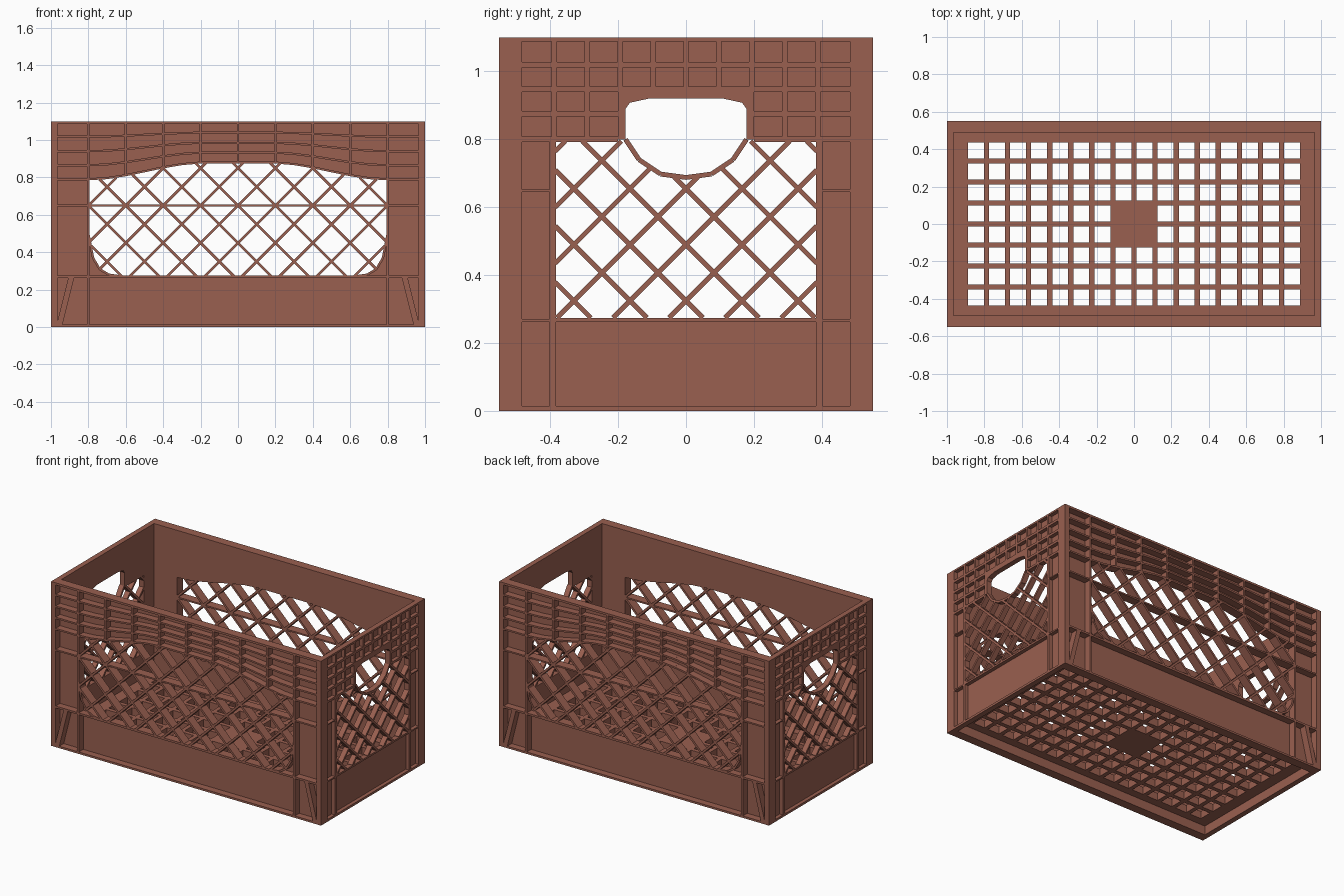
import bpy, bmesh, math
from mathutils import Vector

if "Cube" in bpy.data.objects:
    bpy.data.objects.remove(bpy.data.objects["Cube"])

plastic = bpy.data.materials.new("terracotta plastic")
plastic.diffuse_color = (0.32, 0.115, 0.08, 1)
plastic.use_nodes = True
plastic.node_tree.nodes["Principled BSDF"].inputs["Base Color"].default_value = plastic.diffuse_color


def finish(bm, name):
    bmesh.ops.recalc_face_normals(bm, faces=bm.faces)
    me = bpy.data.meshes.new(name)
    bm.to_mesh(me)
    bm.free()
    me.materials.append(plastic)
    ob = bpy.data.objects.new(name, me)
    bpy.context.collection.objects.link(ob)
    return ob


class Wall:
    """A wall drawn in (u, z) with depth d measured outward from the centre."""

    def __init__(self, place, skin, outer):
        self.bm, self.place = bmesh.new(), place
        self.inner, self.outer = skin[0], outer
        self.skin = skin

    def prism(self, pts, d0, d1):
        a = [self.bm.verts.new(self.place(u, z, d0)) for u, z in pts]
        b = [self.bm.verts.new(self.place(u, z, d1)) for u, z in pts]
        self.bm.faces.new(a)
        self.bm.faces.new(b[::-1])
        for i in range(len(a)):
            j = (i + 1) % len(a)
            self.bm.faces.new((a[i], b[i], b[j], a[j]))

    def panel(self, pts):
        self.prism(pts, *self.skin)

    def rect(self, u0, u1, z0, z1):
        self.prism([(u0, z0), (u1, z0), (u1, z1), (u0, z1)], self.inner, self.outer)

    def bar(self, p, q, w):
        p, q = Vector(p), Vector(q)
        t = (q - p).normalized()
        n = Vector((-t.y, t.x)) * w / 2
        self.prism([p - n, q - n, q + n, p + n], self.inner, self.outer)

    def chain(self, pts, w):
        for p, q in zip(pts, pts[1:]):
            self.bar(p, q, w)

    def lattice(self, centre, pitch, w, inside):
        # diagonal fins, clipped by stepping along each line
        for s in (1, -1):
            for k in range(-12, 13):
                start = None
                last = None
                for i in range(-300, 301):
                    t = i * 0.005
                    p = (centre[0] + k * pitch + t, centre[1] + s * t)
                    if inside(*p):
                        start = start or p
                        last = p
                    elif start:
                        if abs(last[0] - start[0]) > 0.01:
                            self.bar(start, last, w)
                        start = None


# ---- long walls -------------------------------------------------------
def arch(u):
    t = min(1, max(0, (0.8 - abs(u)) / 0.62))
    return 0.79 + 0.09 * t * t * (3 - 2 * t)


US = [-0.8 + 0.1 * i for i in range(17)]
TOP = [(u, arch(u)) for u in US]
CORNER = [(0.8, 0.5), (0.775, 0.37), (0.74, 0.31), (0.69, 0.28), (0.62, 0.27)]
LOW = [(-u, z) for u, z in CORNER] + CORNER[::-1]


def in_long(u, z):
    a = abs(u)
    if a > 0.8 or z < 0.27 or z > arch(u):
        return False
    for (u0, z0), (u1, z1) in zip(CORNER, CORNER[1:]):
        if z1 <= z <= z0:
            return a <= u1 + (u0 - u1) * (z - z1) / (z0 - z1)
    return True


def long_wall(name, side):
    w = Wall(lambda u, z, d: (u, side * d, z), (0.49, 0.503), 0.55)
    e = 0.98
    w.panel([(-e, 0), (e, 0), (e, 0.6), (0.8, 0.6)] + LOW[::-1] + [(-0.8, 0.6), (-e, 0.6)])
    w.panel([(-e, 1.1), (-e, 0.6), (-0.8, 0.6)] + TOP + [(0.8, 0.6), (e, 0.6), (e, 1.1)])
    # rims and straight ribs
    w.rect(-e, e, 0, 0.013)
    w.rect(-e, e, 1.086, 1.1)
    w.rect(-e, e, 0.262, 0.275)
    w.rect(-e, e, 0.645, 0.655)
    # curved ribs of the top band
    for f in (0, 0.25, 0.5, 0.76):
        w.chain([(u, arch(u) + (1.09 - arch(u)) * f) for u in [-e] + US + [e]], 0.011)
    for i in range(-4, 5):
        u = i * 0.2
        w.rect(u - 0.006, u + 0.006, arch(u) if abs(i) < 4 else 0, 1.095)
    # lower gussets and rounded window edge
    for s in (1, -1):
        w.bar((s * 0.89, 0.27), (s * 0.955, 0.01), 0.03)
    w.chain(LOW, 0.012)
    w.lattice((0, 0.65), 0.2, 0.014, in_long)
    finish(w.bm, name)


long_wall("front_wall", -1)
long_wall("back_wall", 1)

# ---- end walls with hand holes ----------------------------------------
HALF = [(0.11, 0.92), (0.165, 0.908), (0.178, 0.89), (0.178, 0.8)]
GRIP_TOP = [(-u, z) for u, z in HALF[::-1]] + HALF
BOT = [(0.178, 0.8), (0.138, 0.74), (0.075, 0.698), (0, 0.688)]
GRIP_LOW = [(-u, z) for u, z in BOT] + BOT[-2::-1]


def in_end(u, z):
    if abs(u) > 0.385 or not 0.27 < z < 0.8:
        return False
    for (u0, z0), (u1, z1) in zip(BOT, BOT[1:]):
        if u1 <= abs(u) <= u0:
            return z < z1 + (z0 - z1) * (abs(u) - u1) / (u0 - u1)
    return True


def end_wall(name, side):
    w = Wall(lambda u, z, d: (side * d, u, z), (0.965, 0.975), 1.0)
    e = 0.549
    w.panel([(-e, 0), (e, 0), (e, 0.6), (0.385, 0.6), (0.385, 0.27),
             (-0.385, 0.27), (-0.385, 0.6), (-e, 0.6)])
    w.panel([(-e, 1.1), (-e, 0.6), (-0.385, 0.6), (-0.385, 0.8)] + GRIP_TOP +
            [(0.385, 0.8), (0.385, 0.6), (e, 0.6), (e, 1.1)])
    # rims, corner posts and border ribs
    w.rect(-0.55, 0.55, 0, 0.015)
    w.rect(-0.55, 0.55, 1.088, 1.1)
    w.rect(-0.4, 0.4, 0.263, 0.275)
    for s in (1, -1):
        for a, b, z0, z1 in ((0.483, 0.55, 0, 1.1), (0.383, 0.402, 0, 0.8),
                             (0.4, 0.485, 0.263, 0.272), (0.4, 0.485, 0.645, 0.652),
                             (0.2, 0.485, 0.793, 0.808)):
            w.rect(min(s * a, s * b), max(s * a, s * b), z0, z1)
    # pocket grid of the top band
    for z in (1.02, 0.947):
        w.rect(-0.485, 0.485, z - 0.008, z + 0.008)
    for s in (1, -1):
        w.bar((s * 0.19, 0.875), (s * 0.485, 0.875), 0.016)
    for i in range(-4, 5):
        u = i * 0.097
        w.rect(u - 0.008, u + 0.008, 0.947 if abs(i) < 3 else 0.8, 1.09)
    # solid surround of the hand hole and its lower hoop
    w.prism([(-0.2, 0.947), (-0.2, 0.8)] + GRIP_TOP + [(0.2, 0.8), (0.2, 0.947)],
            w.inner, w.outer)
    w.chain(GRIP_LOW, 0.014)
    w.lattice((0, 0.49), 0.165, 0.014, in_end)
    finish(w.bm, name)


end_wall("right_wall", 1)
end_wall("left_wall", -1)

# ---- floor grating ------------------------------------------------------
bm = bmesh.new()


def box(x0, x1, y0, y1, z0, z1):
    vs = bmesh.ops.create_cube(bm, size=1)["verts"]
    for v in vs:
        v.co = ((x0 + x1) / 2 + v.co.x * (x1 - x0), (y0 + y1) / 2 + v.co.y * (y1 - y0),
                (z0 + z1) / 2 + v.co.z * (z1 - z0))


Z0, Z1 = 0.06, 0.11
for s in (1, -1):
    box(*sorted((s * 0.888, s * 0.97)), -0.495, 0.495, Z0, Z1)
    box(-0.97, 0.97, *sorted((s * 0.436, s * 0.495)), Z0, Z1)
for i in range(-7, 8):
    x = i * 0.1127
    box(x - 0.014, x + 0.014, -0.44, 0.44, Z0, Z1)
for j in range(-3, 4):
    y = j * 0.1125
    box(-0.89, 0.89, y - 0.014, y + 0.014, Z0, Z1)
box(-0.125, 0.125, -0.125, 0.125, Z0, Z1)
finish(bm, "floor_grating")
